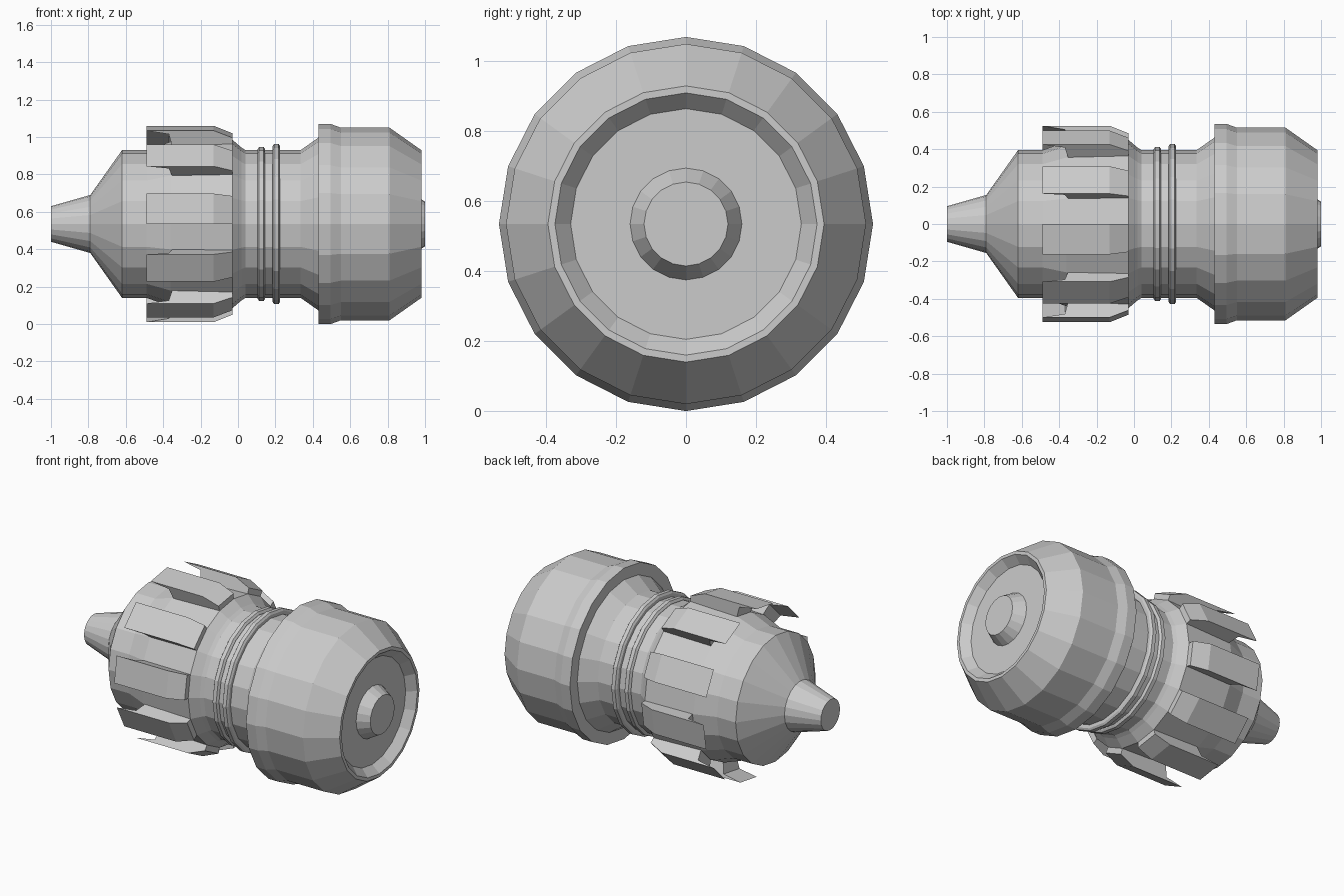
import bpy, bmesh
from math import sin, cos, radians

if "Cube" in bpy.data.objects:
    bpy.data.objects.remove(bpy.data.objects["Cube"])

CZ, SIDES = 0.535, 20
STEP = 360 / SIDES


def point(x, r, deg):
    a = radians(deg)
    return (x, -r * cos(a), CZ + r * sin(a))


def finish(name, bm):
    bmesh.ops.recalc_face_normals(bm, faces=bm.faces)
    me = bpy.data.meshes.new(name)
    bm.to_mesh(me)
    bm.free()
    ob = bpy.data.objects.new(name, me)
    bpy.context.collection.objects.link(ob)
    return ob


def lathe(name, profile, closed=False):
    """Revolve (x, radius) points about the long axis; cap the ends if open."""
    bm = bmesh.new()
    rings = [[bm.verts.new(point(x, r, i * STEP)) for i in range(SIDES)]
             for x, r in profile]
    pairs = list(zip(rings, rings[1:]))
    if closed:
        pairs.append((rings[-1], rings[0]))
    else:
        bm.faces.new(rings[0])
        bm.faces.new(rings[-1])
    for a, b in pairs:
        for i in range(SIDES):
            j = (i + 1) % SIDES
            bm.faces.new((a[i], a[j], b[j], b[i]))
    return finish(name, bm)


# Main housing: nose cone, raised collar, waist, flared drum and recessed end
lathe("housing", [
    (-1.0, 0.095), (-0.79, 0.155), (-0.62, 0.395), (-0.49, 0.395),
    (-0.36, 0.44), (-0.03, 0.45), (0.02, 0.408), (0.04, 0.395),
    (0.335, 0.395), (0.43, 0.462), (0.43, 0.535), (0.495, 0.535),
    (0.55, 0.515), (0.81, 0.515), (0.98, 0.395), (0.98, 0.375),
    (0.93, 0.33)])

# End knob in the recess
lathe("end_knob", [(0.925, 0.16), (0.93, 0.16), (1.0, 0.12)])

# Two thin bands around the waist
for name, x, r in (("waist_band_small", 0.125, 0.412), ("waist_band_large", 0.205, 0.428)):
    lathe(name, [(x - 0.02, 0.385), (x - 0.02, r - 0.012), (x - 0.012, r),
                 (x + 0.012, r), (x + 0.02, r - 0.012), (x + 0.02, 0.385)], closed=True)

# Ten overhanging fins on every other side
FIN = [(-0.49, 0.525), (-0.13, 0.525), (-0.03, 0.485), (-0.03, 0.44),
       (-0.35, 0.43), (-0.37, 0.505)]
bm = bmesh.new()
for k in range(0, SIDES, 2):
    a, b = ([bm.verts.new(point(x, r, d * STEP)) for x, r in FIN] for d in (k, k + 1))
    bm.faces.new(a)
    bm.faces.new(b)
    for i in range(len(FIN)):
        j = (i + 1) % len(FIN)
        bm.faces.new((a[i], a[j], b[j], b[i]))
finish("grip_fins", bm)
